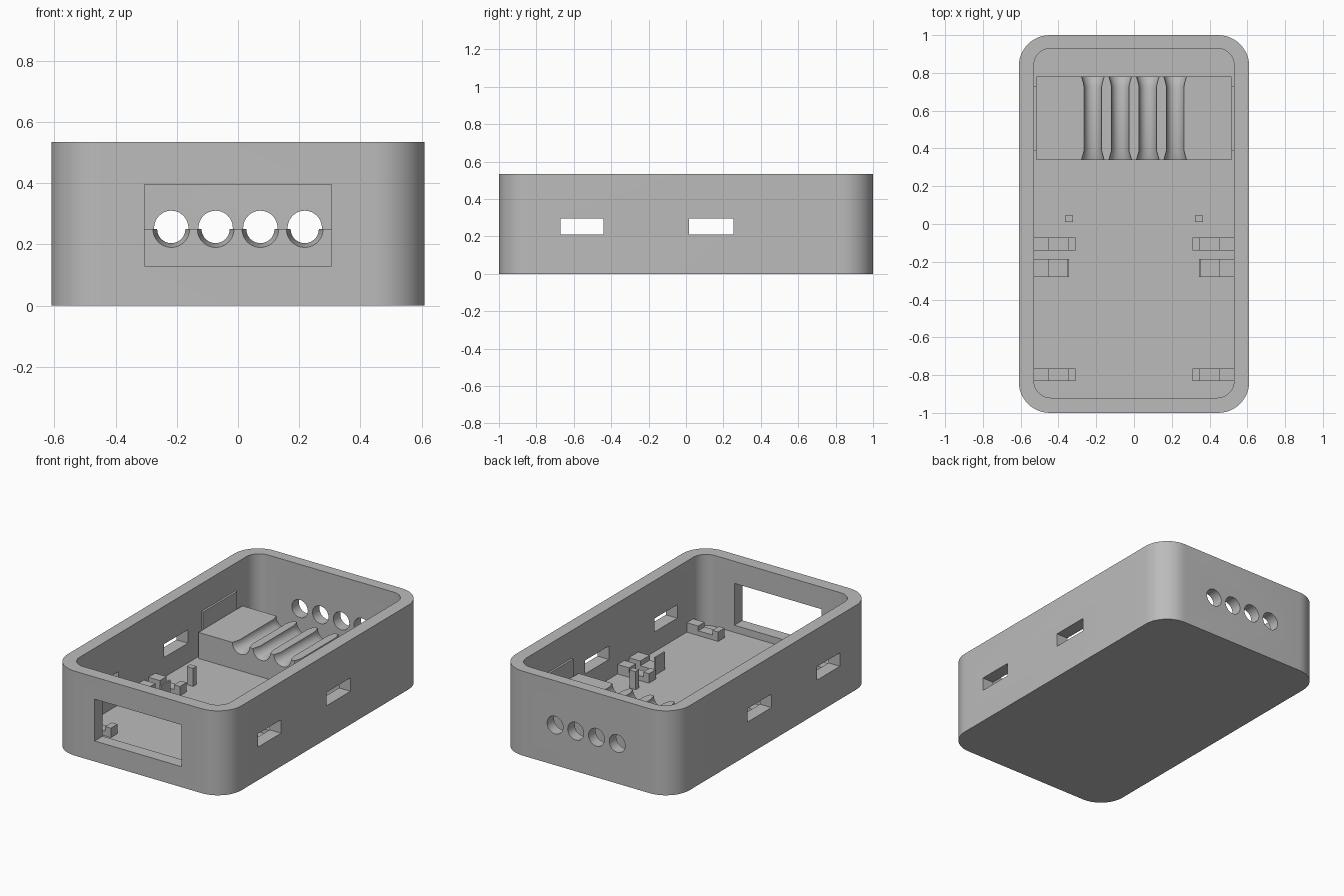
import bpy, bmesh, math
from mathutils import Matrix, Vector

if "Cube" in bpy.data.objects:
    bpy.data.objects.remove(bpy.data.objects["Cube"])

grey = bpy.data.materials.new("plain grey")
grey.use_nodes = True
grey.diffuse_color = (0.5, 0.5, 0.5, 1)
grey.node_tree.nodes["Principled BSDF"].inputs["Base Color"].default_value = (0.5, 0.5, 0.5, 1)

FLOOR = 0.085
HOLE_X = [-0.218, -0.073, 0.073, 0.218]


def finish(name, bm):
    bmesh.ops.recalc_face_normals(bm, faces=bm.faces)
    mesh = bpy.data.meshes.new(name)
    bm.to_mesh(mesh)
    bm.free()
    mesh.materials.append(grey)
    ob = bpy.data.objects.new(name, mesh)
    bpy.context.collection.objects.link(ob)
    return ob


def add_box(bm, x, y, z):
    """Box given by its (low, high) range on each axis."""
    size = [b - a for a, b in (x, y, z)]
    mid = Vector([(a + b) / 2 for a, b in (x, y, z)])
    bmesh.ops.create_cube(bm, size=1, matrix=Matrix.Translation(mid) @ Matrix.Diagonal((*size, 1)))


def box(name, x, y, z):
    bm = bmesh.new()
    add_box(bm, x, y, z)
    return finish(name, bm)


def rounded_prism(name, x, y, z, radius, steps=12):
    """Upright prism with rounded corners."""
    bm = bmesh.new()
    corners = [(x[1], y[1], -1, -1), (x[0], y[1], 1, -1), (x[0], y[0], 1, 1), (x[1], y[0], -1, 1)]
    verts = []
    for i, (cx, cy, sx, sy) in enumerate(corners):
        for k in range(steps + 1):
            a = math.pi / 2 * (i + k / steps)
            verts.append(bm.verts.new((cx + radius * (sx + math.cos(a)),
                                       cy + radius * (sy + math.sin(a)), z[0])))
    face = bm.faces.new(verts)
    top = bmesh.ops.extrude_face_region(bm, geom=[face])["geom"]
    bmesh.ops.translate(bm, vec=(0, 0, z[1] - z[0]),
                        verts=[v for v in top if isinstance(v, bmesh.types.BMVert)])
    return finish(name, bm)


def lathe_y(name, profile, x, z, sides=40):
    """Closed round solid along y from (y, radius) pairs."""
    bm = bmesh.new()
    rings = [[bm.verts.new((x + r * math.cos(math.tau * k / sides), y,
                            z + r * math.sin(math.tau * k / sides))) for k in range(sides)]
             for y, r in profile]
    for a, b in zip(rings, rings[1:]):
        for k in range(sides):
            n = (k + 1) % sides
            bm.faces.new((a[k], a[n], b[n], b[k]))
    bm.faces.new(rings[0])
    bm.faces.new(rings[-1])
    return finish(name, bm)


def cut(target, cutter):
    cutter.hide_render = True
    mod = target.modifiers.new("cut", "BOOLEAN")
    mod.operation = "DIFFERENCE"
    mod.solver = "EXACT"
    mod.object = cutter
    bpy.context.view_layer.objects.active = target
    bpy.ops.object.modifier_apply(modifier=mod.name)
    bpy.data.objects.remove(cutter)


def smooth(ob):
    bpy.ops.object.select_all(action="DESELECT")
    ob.select_set(True)
    bpy.context.view_layer.objects.active = ob
    bpy.ops.object.shade_smooth_by_angle(angle=math.radians(25))


# Open tray with rounded corners
case = rounded_prism("case_shell", (-0.61, 0.61), (-1, 1), (0, 0.535), 0.165)
cut(case, rounded_prism("cavity", (-0.53, 0.53), (-0.92, 0.93), (FLOOR, 0.7), 0.09))

# Front window, side slots and rear cable holes
cut(case, box("window_cutter", (-0.305, 0.305), (-1.1, -0.85), (0.13, 0.395)))
for y in ((-0.67, -0.44), (0.015, 0.255)):
    cut(case, box("slot_cutter", (-0.8, 0.8), y, (0.21, 0.295)))
for x in HOLE_X:
    cut(case, lathe_y("hole_cutter", [(0.85, 0.056), (1.1, 0.056)], x, 0.254))
smooth(case)

# Cable clamp block with flared grooves
clamp = box("cable_clamp_block", (-0.515, 0.515), (0.34, 0.78), (FLOOR - 0.02, 0.25))
flare = [(0.33, 0.062), (0.34, 0.06), (0.39, 0.046), (0.725, 0.046),
         (0.75, 0.051), (0.78, 0.06), (0.79, 0.062)]
for x in HOLE_X:
    cut(clamp, lathe_y("groove_cutter", flare, x, 0.25))
smooth(clamp)

# Mirrored fittings: side plates, pegs and stepped board supports
for side, s in (("left", 1), ("right", -1)):
    def fitting(name, parts):
        bm = bmesh.new()
        for x, y, z in parts:
            add_box(bm, sorted((s * x[0], s * x[1])), y, (FLOOR - 0.01, z))
        finish(side + "_" + name, bm)

    fitting("wall_plate", [((0.517, 0.54), (0.39, 0.73), 0.36)])
    fitting("peg", [((0.322, 0.366), (0.01, 0.045), 0.2)])
    for name, y in (("front_support", (-0.83, -0.765)), ("middle_support", (-0.14, -0.072))):
        fitting(name, [((0.31, 0.35), y, 0.145), ((0.35, 0.45), y, 0.115), ((0.45, 0.54), y, 0.145)])
    y = (-0.28, -0.185)
    fitting("clip_support", [((0.343, 0.353), y, 0.195), ((0.353, 0.45), y, 0.115),
                             ((0.45, 0.54), y, 0.145)])
